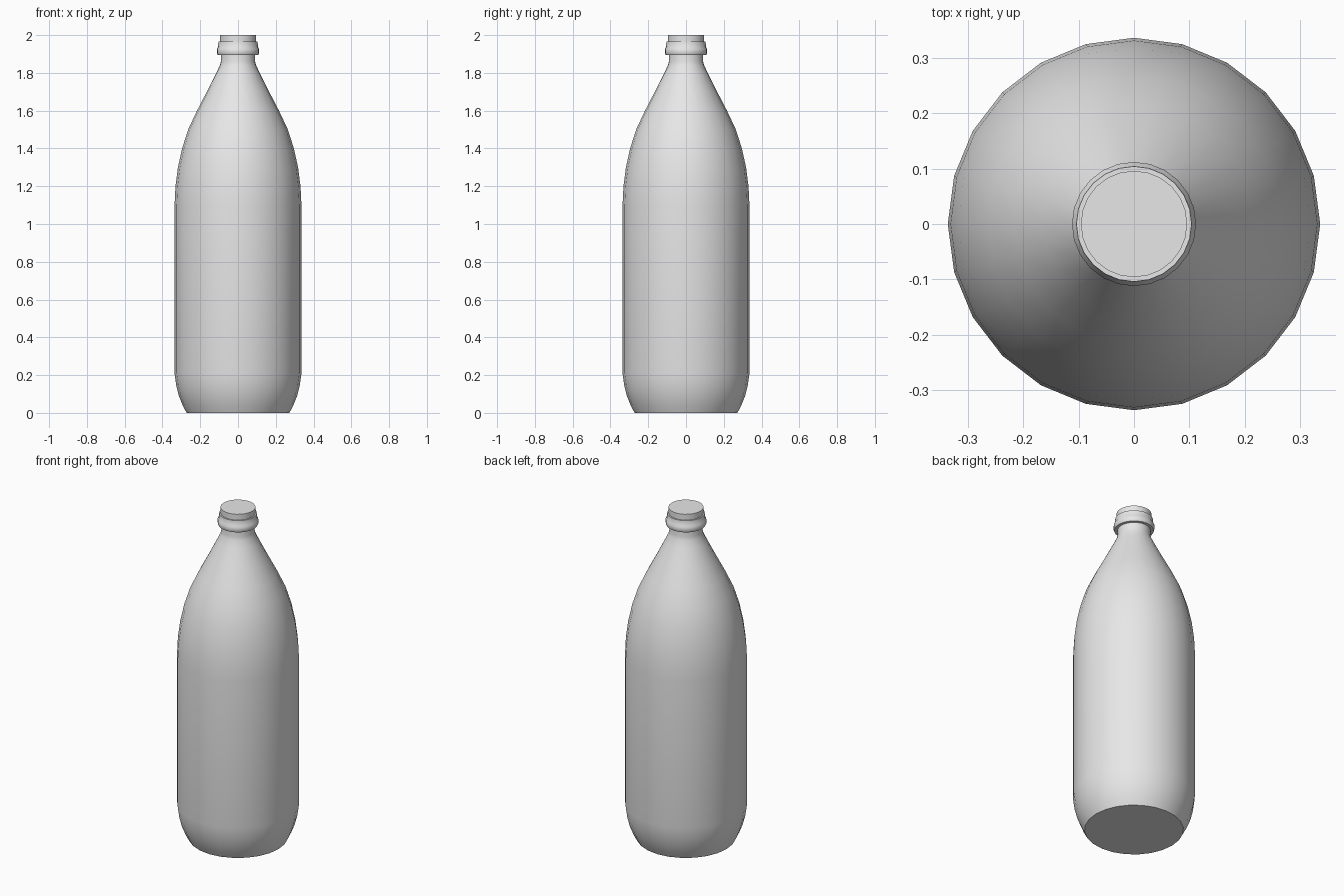
import bpy
import bmesh
from math import cos, sin, tau, radians

SIDES = 24

cube = bpy.data.objects.get("Cube")
if cube:
    bpy.data.objects.remove(cube, do_unlink=True)

grey = bpy.data.materials.new("light grey")
grey.use_nodes = True
colour = (0.8, 0.8, 0.8, 1)
grey.diffuse_color = colour
grey.node_tree.nodes["Principled BSDF"].inputs["Base Color"].default_value = colour


def lathe(name, profile, sharp_angle):
    """Turn a (radius, height) profile around z and close both ends."""
    bm = bmesh.new()
    rings = [[bm.verts.new((r * cos(tau * i / SIDES), r * sin(tau * i / SIDES), z))
              for i in range(SIDES)] for r, z in profile]
    for low, high in zip(rings, rings[1:]):
        for i in range(SIDES):
            j = (i + 1) % SIDES
            bm.faces.new((low[i], low[j], high[j], high[i]))
    bm.faces.new(rings[0][::-1])
    bm.faces.new(rings[-1])
    mesh = bpy.data.meshes.new(name)
    bm.to_mesh(mesh)
    bm.free()
    mesh.materials.append(grey)
    obj = bpy.data.objects.new(name, mesh)
    bpy.context.collection.objects.link(obj)
    bpy.ops.object.select_all(action='DESELECT')
    obj.select_set(True)
    bpy.context.view_layer.objects.active = obj
    bpy.ops.object.shade_smooth_by_angle(angle=radians(sharp_angle))
    return obj


# Body: flat base, rounded heel, straight wall, domed shoulder and neck
lathe("bottle_body", [
    (0.272, 0), (0.293, 0.04), (0.313, 0.09), (0.327, 0.145), (0.336, 0.21),
    (0.336, 1.1), (0.331, 1.2), (0.318, 1.3), (0.296, 1.4), (0.264, 1.5),
    (0.217, 1.6), (0.165, 1.7), (0.115, 1.8), (0.096, 1.84), (0.091, 1.86),
    (0.091, 1.91)], 40)

# Neck ring: wide collar stepping in to a narrower band
lathe("neck_ring", [
    (0.091, 1.896), (0.108, 1.896), (0.112, 1.904), (0.112, 1.927),
    (0.106, 1.935), (0.104, 1.965), (0.096, 1.965)], 50)

# Closed mouth at the top
lathe("bottle_mouth", [(0.096, 1.96), (0.096, 2)], 40)
